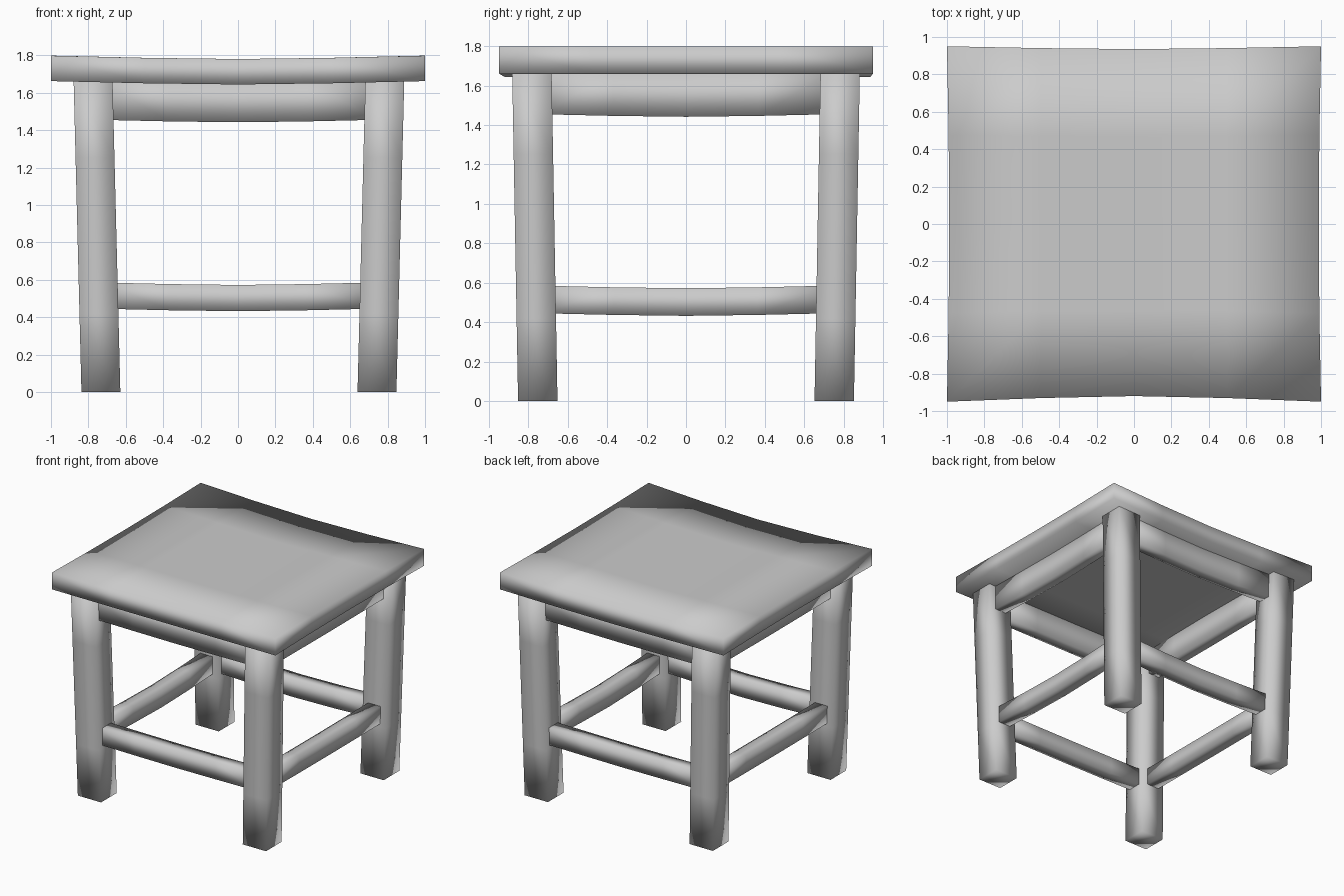
import bpy, bmesh
from mathutils import Vector

if "Cube" in bpy.data.objects:
    bpy.data.objects.remove(bpy.data.objects["Cube"])


def cuts(bm, axis, lo, hi, n):
    """Slice the mesh into n equal slabs along an axis."""
    for i in range(1, n):
        co, no = Vector((0, 0, 0)), Vector((0, 0, 0))
        co[axis] = lo + (hi - lo) * i / n
        no[axis] = 1
        bmesh.ops.bisect_plane(bm, geom=bm.verts[:] + bm.edges[:] + bm.faces[:],
                               plane_co=co, plane_no=no)


def block(name, segs, shape):
    """Subdivided -1..1 cube, remapped by shape(u, v, w), smooth shaded."""
    bm = bmesh.new()
    bmesh.ops.create_cube(bm, size=2)
    for axis, n in enumerate(segs):
        cuts(bm, axis, -1, 1, n)
    for v in bm.verts:
        v.co = shape(*v.co)
    bmesh.ops.recalc_face_normals(bm, faces=bm.faces)
    for f in bm.faces:
        f.smooth = True
    me = bpy.data.meshes.new(name)
    bm.to_mesh(me)
    bm.free()
    ob = bpy.data.objects.new(name, me)
    bpy.context.collection.objects.link(ob)
    return ob


# Seat: slab sagging across its width, with edges bowed slightly inward
def seat_shape(u, v, w):
    bow = 0.03 if v < 0 else 0.015
    x = u * (1 - 0.012 * (1 - v * v))
    y = v * (0.95 - bow * (1 - abs(u) ** 1.5))
    z = 1.73 + 0.068 * w - 0.018 * (1 - abs(u) ** 1.5)
    return x, y, z


block("seat", (4, 4, 1), seat_shape)

# Legs: square posts leaning slightly inward toward the floor
for sx, side in ((-1, "left"), (1, "right")):
    for sy, end in ((-1, "front"), (1, "back")):
        def leg_shape(u, v, w, sx=sx, sy=sy):
            t = (w + 1) / 2
            return (0.005 + sx * (0.738 + 0.042 * t) + 0.104 * u,
                    sy * (0.752 + 0.03 * t) + 0.1 * v,
                    1.67 * t)
        block(f"{end}_{side}_leg", (1, 1, 4), leg_shape)


# Rails: long bars between the legs, sagging and bowed toward the middle
def rail(name, side, along_x, offset, half_len, z, half_h, half_t):
    def shape(u, v, w):
        sag = 1 - abs(u) ** 1.5
        along = u * half_len
        across = side * (offset - 0.012 * sag) + v * half_t
        height = z + half_h * w - 0.013 * sag
        return (along, across, height) if along_x else (across + 0.005, along, height)
    block(name, (4, 1, 1), shape)


for side, fb, lr in ((-1, "front", "left"), (1, "back", "right")):
    rail(f"{fb}_apron", side, True, 0.778, 0.74, 1.563, 0.108, 0.05)
    rail(f"{lr}_apron", side, False, 0.775, 0.74, 1.563, 0.108, 0.05)
    rail(f"{fb}_stretcher", side, True, 0.762, 0.72, 0.515, 0.07, 0.055)
    rail(f"{lr}_stretcher", side, False, 0.752, 0.73, 0.515, 0.07, 0.055)
